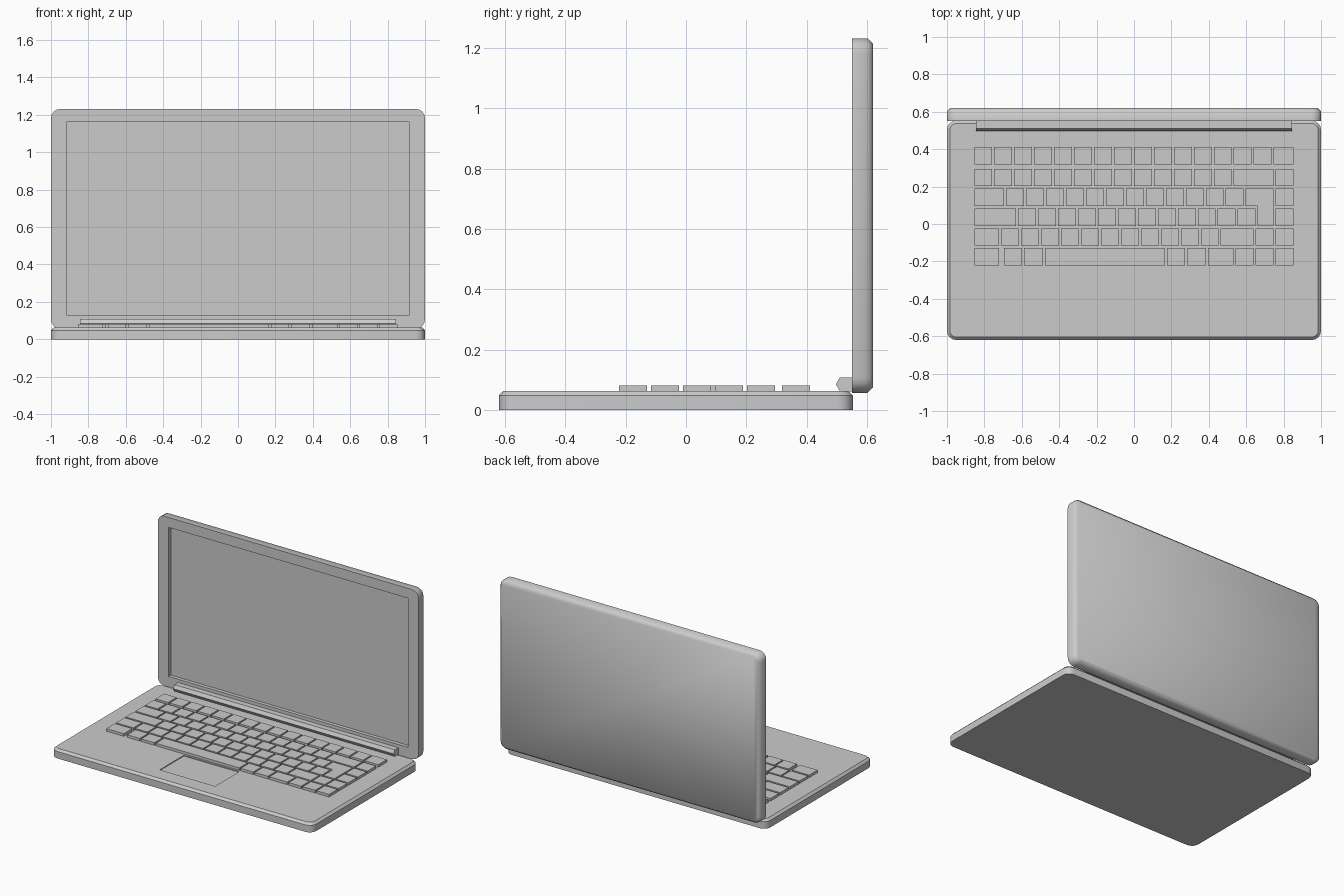
import bpy, bmesh, math
from mathutils import Matrix, Vector

cube = bpy.data.objects.get("Cube")
if cube:
    bpy.data.objects.remove(cube, do_unlink=True)

GREY = (0.6, 0.6, 0.6, 1)
mat = bpy.data.materials.new("plain grey")
mat.use_nodes = True
mat.diffuse_color = GREY
mat.node_tree.nodes["Principled BSDF"].inputs["Base Color"].default_value = GREY


def finish(bm, name):
    """Turn a bmesh into a named grey object."""
    bmesh.ops.recalc_face_normals(bm, faces=bm.faces)
    me = bpy.data.meshes.new(name)
    bm.to_mesh(me)
    bm.free()
    me.materials.append(mat)
    ob = bpy.data.objects.new(name, me)
    bpy.context.collection.objects.link(ob)
    return ob


def box(lo, hi):
    lo, hi = Vector(lo), Vector(hi)
    bm = bmesh.new()
    bmesh.ops.create_cube(bm, size=1, matrix=Matrix.Translation((lo + hi) / 2)
                          @ Matrix.Diagonal((*(hi - lo), 1)))
    return bm


def slab(width, depth, height, radius, chamfer):
    """Rounded slab centred on the origin, with a chamfered upper rim."""
    bm = box((-width / 2, -depth / 2, 0), (width / 2, depth / 2, height))
    upright = [e for e in bm.edges if abs(e.verts[0].co.z - e.verts[1].co.z) > height / 2]
    bmesh.ops.bevel(bm, geom=upright, offset=radius, segments=4, profile=0.5, affect='EDGES')
    rim = [e for e in bm.edges if all(v.co.z > height - 1e-4 for v in e.verts)]
    bmesh.ops.bevel(bm, geom=rim, offset=chamfer, segments=1, affect='EDGES')
    return bm


def select(ob):
    bpy.ops.object.select_all(action='DESELECT')
    ob.select_set(True)
    bpy.context.view_layer.objects.active = ob


def carve(ob, lo, hi):
    """Cut a box-shaped recess and drop the cutter."""
    cutter = finish(box(lo, hi), "recess_cutter")
    cutter.hide_render = True
    mod = ob.modifiers.new("recess", 'BOOLEAN')
    mod.operation, mod.solver, mod.object = 'DIFFERENCE', 'EXACT', cutter
    select(ob)
    bpy.ops.object.modifier_apply(modifier=mod.name)
    bpy.data.objects.remove(cutter, do_unlink=True)


def smooth(ob, degrees):
    select(ob)
    bpy.ops.object.shade_smooth_by_angle(angle=math.radians(degrees))


# Base with shallow trackpad recess
TOP = 0.063
bm = slab(2, 1.173, TOP, 0.05, 0.015)
bmesh.ops.translate(bm, verts=bm.verts, vec=(0, -0.0335, 0))
base = finish(bm, "base")
carve(base, (-0.25, -0.5, TOP - 0.006), (0.175, -0.235, TOP + 0.1))
smooth(base, 30)

# Upright lid with recessed screen, chamfered at the back
bm = slab(2, 1.175, 0.07, 0.05, 0.018)
bmesh.ops.transform(bm, verts=bm.verts, matrix=Matrix.Translation((0, 0.55, 0.6445))
                    @ Matrix.Rotation(math.radians(-90), 4, 'X'))
lid = finish(bm, "lid")
carve(lid, (-0.917, 0.4, 0.13), (0.917, 0.575, 1.163))
smooth(lid, 60)

# Hinge bar
bm = bmesh.new()
section = [(0.497, 0.085), (0.51, 0.108), (0.551, 0.108), (0.551, 0.062), (0.51, 0.062)]
end = bm.faces.new([bm.verts.new((-0.845, y, z)) for y, z in section])
new = bmesh.ops.extrude_face_region(bm, geom=[end], use_keep_orig=True)["geom"]
bmesh.ops.translate(bm, vec=(1.69, 0, 0), verts=[v for v in new if isinstance(v, bmesh.types.BMVert)])
finish(bm, "hinge_bar")

# Keyboard: cell widths in key units, front row first; negative means a gap
LEFT, UNIT, GAP, DEEP = -0.854, 0.1067, 0.0107, 0.093
ROWS = [
    (-0.222, [1.35, -0.15, 1, 1.05, 6.1, 1, 1.05, 1.4, 1, 1, 1]),
    (-0.116, [1.35] + [1] * 11 + [1.75, 1, 1]),
    (-0.01, [2.2] + [1] * 12 + [-0.9, 1]),
    (0.096, [1.6] + [1] * 12 + [-1.5, 1]),
    (0.202, [1] * 13 + [2.1, 1]),
    (0.318, [1] * 15 + [1.1]),
]
keys = bmesh.new()


def add_key(outline):
    """Tapered keycap over a flat outline."""
    face = keys.faces.new([keys.verts.new((x, y, TOP - 0.001)) for x, y in outline])
    bmesh.ops.inset_region(keys, faces=[face], thickness=0.018,
                           use_boundary=True, use_even_offset=True)
    bmesh.ops.translate(keys, verts=face.verts, vec=(0, 0, 0.019))


for y, cells in ROWS:
    x = LEFT
    for cell in cells:
        if cell > 0:
            r = x + cell * UNIT - GAP
            add_key([(x, y), (r, y), (r, y + DEEP), (x, y + DEEP)])
        x += abs(cell) * UNIT

# L-shaped key spanning two rows
x0, x1, x2 = LEFT + 13.6 * UNIT, LEFT + 14.2 * UNIT, LEFT + 15.1 * UNIT - GAP
low, mid, high = -0.01, 0.096, 0.096 + DEEP
add_key([(x1, low), (x2, low), (x2, high), (x0, high), (x0, mid), (x1, mid)])
finish(keys, "keyboard")
